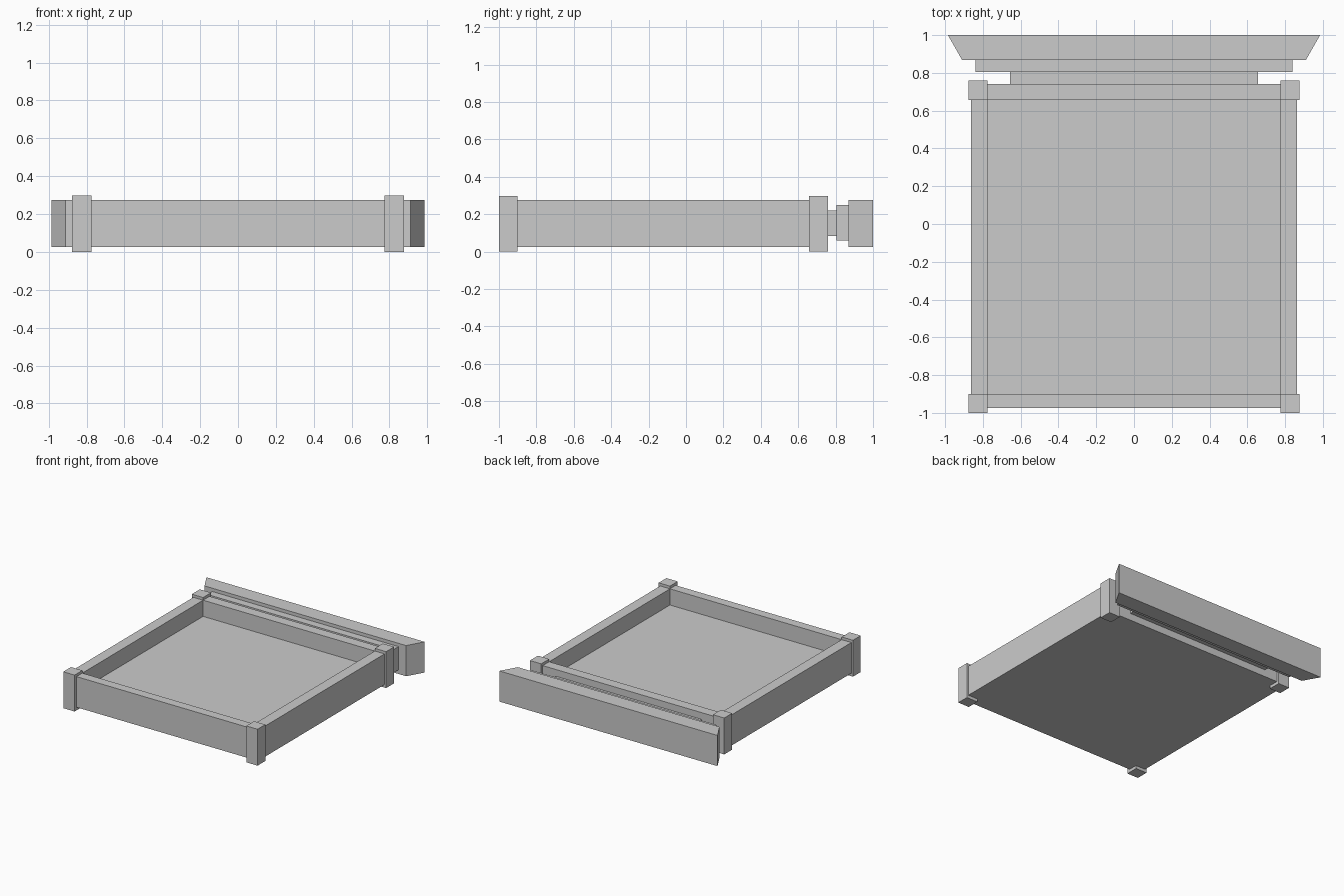
import bpy, bmesh

if "Cube" in bpy.data.objects:
    bpy.data.objects.remove(bpy.data.objects["Cube"])


def prism(name, outline, z0, z1):
    """Extrude a flat XY outline from z0 to z1."""
    bm = bmesh.new()
    face = bm.faces.new([bm.verts.new((x, y, z0)) for x, y in outline])
    top = bmesh.ops.extrude_face_region(bm, geom=[face])["geom"]
    bmesh.ops.translate(bm, vec=(0, 0, z1 - z0),
                        verts=[v for v in top if isinstance(v, bmesh.types.BMVert)])
    bmesh.ops.recalc_face_normals(bm, faces=bm.faces)
    mesh = bpy.data.meshes.new(name)
    bm.to_mesh(mesh)
    bm.free()
    ob = bpy.data.objects.new(name, mesh)
    bpy.context.collection.objects.link(ob)
    return ob


def box(name, x0, x1, y0, y1, z0, z1):
    return prism(name, [(x0, y0), (x1, y0), (x1, y1), (x0, y1)], z0, z1)


# Floor panel, underside flush with the walls
box("floor_panel", -0.775, 0.775, -0.90, 0.657, 0.025, 0.143)

# Front and back walls
box("front_wall", -0.775, 0.775, -0.975, -0.90, 0.025, 0.275)
box("back_wall", -0.775, 0.775, 0.657, 0.74, 0.025, 0.275)

# Side walls and corner posts, mirrored left and right
for side, s in (("left", -1), ("right", 1)):
    xa, xb = sorted((s * 0.775, s * 0.863))
    box(side + "_wall", xa, xb, -0.90, 0.657, 0.025, 0.275)
    xa, xb = sorted((s * 0.775, s * 0.877))
    box(side + "_front_post", xa, xb, -1.0, -0.90, 0.0, 0.297)
    box(side + "_back_post", xa, xb, 0.657, 0.76, 0.0, 0.297)

# Stepped moulding behind the back wall
box("moulding_neck", -0.657, 0.657, 0.74, 0.805, 0.083, 0.22)
box("moulding_step", -0.84, 0.84, 0.805, 0.868, 0.058, 0.248)

# Flared cornice
prism("cornice", [(-0.91, 0.868), (0.91, 0.868), (0.985, 1.0), (-0.985, 1.0)],
      0.025, 0.275)
